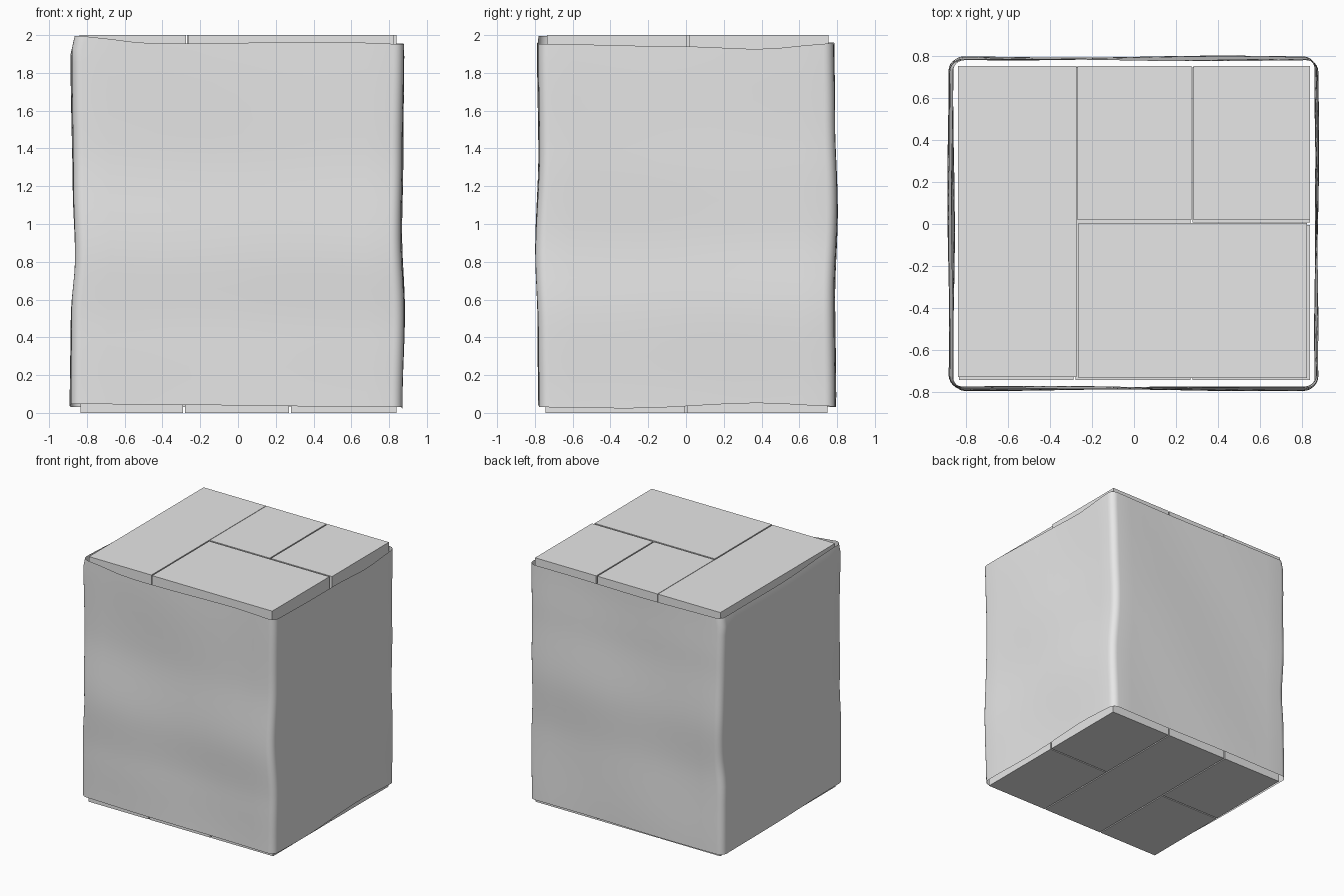
import bpy, bmesh, math
from mathutils import Vector

cube = bpy.data.objects.get("Cube")
if cube:
    bpy.data.objects.remove(cube, do_unlink=True)

grey = bpy.data.materials.new("plain_grey")
grey.use_nodes = True
grey.diffuse_color = (0.8, 0.8, 0.8, 1)
grey.node_tree.nodes["Principled BSDF"].inputs["Base Color"].default_value = (0.8, 0.8, 0.8, 1)


def add_object(name, bm):
    mesh = bpy.data.meshes.new(name)
    bm.to_mesh(mesh)
    bm.free()
    mesh.materials.append(grey)
    obj = bpy.data.objects.new(name, mesh)
    bpy.context.collection.objects.link(obj)
    return obj


def carton(name, x0, x1, y0, y1, z0, z1):
    bm = bmesh.new()
    bmesh.ops.create_cube(bm, size=1)
    for v in bm.verts:
        v.co = Vector((x1 if v.co.x > 0 else x0,
                       y1 if v.co.y > 0 else y0,
                       z1 if v.co.z > 0 else z0))
    add_object(name, bm)


# Stacked cartons: two interlocking layouts, alternating by layer
odd = [(-0.835, -0.29, -0.745, -0.004), (-0.835, -0.29, 0.006, 0.75),
       (-0.28, 0.27, -0.745, 0.75),
       (0.28, 0.84, -0.745, -0.004), (0.28, 0.84, 0.006, 0.75)]
even = [(-0.84, -0.274, -0.73, 0.755), (-0.264, 0.825, -0.735, 0.005),
        (-0.27, 0.275, 0.018, 0.755), (0.285, 0.84, 0.018, 0.755)]
LAYERS = 4
height = 2 / LAYERS
for layer in range(LAYERS):
    for i, box in enumerate(even if layer % 2 else odd):
        carton(f"carton_{layer + 1}_{i + 1}", *box, layer * height, (layer + 1) * height)


def sample(points, t):
    """Smooth interpolation through (position, value) pairs."""
    for (a, va), (b, vb) in zip(points, points[1:]):
        if t <= b:
            s = min(max((t - a) / (b - a), 0), 1)
            return va + (vb - va) * s * s * (3 - 2 * s)
    return points[-1][1]


# Wrap side positions by height
left = [(0, -0.885), (0.25, -0.882), (0.4, -0.862), (0.6, -0.872), (0.97, -0.88), (1, -0.865)]
right = [(0, 0.87), (0.25, 0.88), (0.48, 0.862), (0.7, 0.869), (1, 0.878)]
front = [(0, -0.778), (0.2, -0.782), (0.42, -0.797), (0.7, -0.776), (1, -0.782)]
back = [(0, 0.79), (0.3, 0.783), (0.55, 0.8), (0.8, 0.788), (1, 0.782)]
# Rim heights around the loop, one unit per side from the front left corner
rim_top = [(0, 1.995), (0.25, 1.955), (0.8, 1.964), (1, 1.953), (1.5, 1.94),
           (1.75, 1.926), (2, 1.955), (2.5, 1.95), (3, 1.96), (3.5, 1.965), (4, 1.995)]
rim_bottom = [(0, 0.048), (0.3, 0.042), (1, 0.03), (1.3, 0.024), (1.75, 0.052),
              (2, 0.035), (3, 0.03), (3.5, 0.04), (4, 0.048)]

SIDE, ARC, ROWS, RADIUS = 12, 6, 28, 0.055


def wrap_loop(t):
    """Rounded rectangle at relative height t."""
    x0, x1, y0, y1 = (sample(p, t) for p in (left, right, front, back))
    corners = [Vector((x0, y0)), Vector((x1, y0)), Vector((x1, y1)), Vector((x0, y1))]
    result = []
    for side in range(4):
        a, b = corners[side], corners[(side + 1) % 4]
        d = (b - a).normalized()
        inward = Vector((-d.y, d.x))
        start, end = a + d * RADIUS, b - d * RADIUS
        for k in range(SIDE):
            u = k / SIDE
            bulge = 0.007 * math.sin(math.pi * u) * math.sin(5 * u + 6 * t + 2 * side)
            result.append((start.lerp(end, u) - inward * bulge, side + 0.03 + 0.94 * u))
        for k in range(ARC):
            angle = math.pi / 2 * k / ARC
            p = end + inward * RADIUS + (d * math.sin(angle) - inward * math.cos(angle)) * RADIUS
            result.append((p, (side + 0.97 + 0.06 * k / ARC) % 4))
    return result


# Loose open wrap around the stack
bm = bmesh.new()
rows = []
for r in range(ROWS + 1):
    t = r / ROWS
    row = []
    for p, u in wrap_loop(t):
        low, high = sample(rim_bottom, u), sample(rim_top, u)
        row.append(bm.verts.new((p.x, p.y, low + (high - low) * t)))
    rows.append(row)
for lower, upper in zip(rows, rows[1:]):
    n = len(lower)
    for i in range(n):
        j = (i + 1) % n
        face = bm.faces.new((lower[i], lower[j], upper[j], upper[i]))
        face.smooth = True
add_object("outer_wrap", bm)
